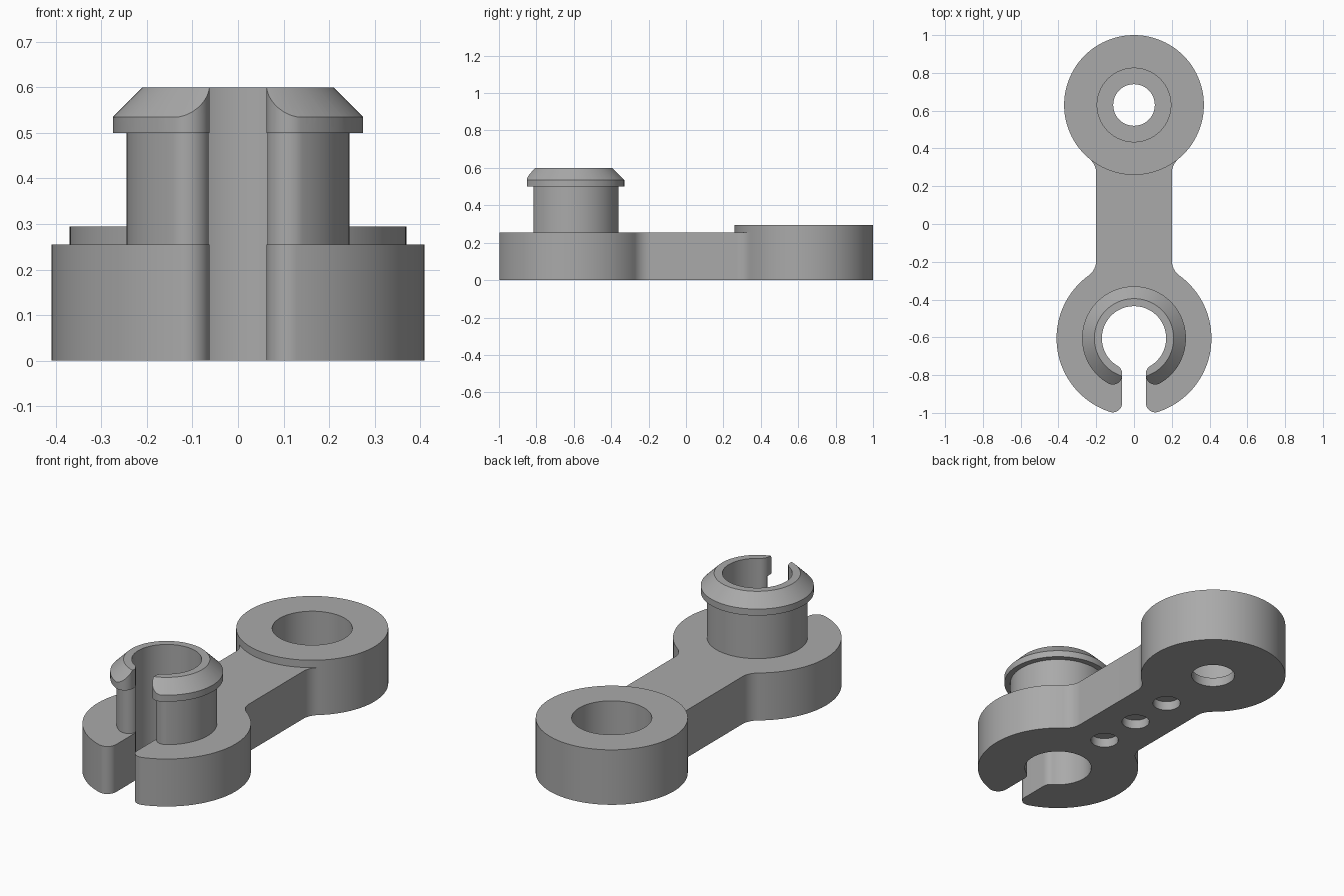
import bpy, bmesh
from math import radians, degrees, sin, cos, asin, atan2, sqrt, hypot

if "Cube" in bpy.data.objects:
    bpy.data.objects.remove(bpy.data.objects["Cube"], do_unlink=True)

grey = bpy.data.materials.new("plain_grey")
grey.use_nodes = True
grey.diffuse_color = (0.4, 0.4, 0.4, 1)
grey.node_tree.nodes["Principled BSDF"].inputs["Base Color"].default_value = (0.4, 0.4, 0.4, 1)

CLIP_Y, EYE_Y = -0.605, 0.63      # centres of the split ring and the socket
BORE, SLOT, ROUND = 0.17, 0.0625, 0.05
RING, EYE = 0.41, 0.37
ARM, NECK = 0.20, 0.10            # arm half width, neck fillet radius
DECK, EYE_TOP, TOP = 0.255, 0.295, 0.6


def arc(cx, cy, r, a, b):
    """Points along an arc, angles in degrees."""
    n = max(3, int(abs(b - a) / 3))
    return [(cx + r * cos(radians(a + (b - a) * i / n)),
             cy + r * sin(radians(a + (b - a) * i / n))) for i in range(n + 1)]


def angle(y, x):
    return degrees(atan2(y, x))


def split_ring(radius, end):
    """Right half of a slotted ring with rounded lips, from bore to outside."""
    cx = SLOT + ROUND
    inner = -sqrt((BORE + ROUND) ** 2 - cx ** 2)
    outer = -sqrt((radius - ROUND) ** 2 - cx ** 2)
    trim = degrees(asin(max(0, (outer - inner) / 2 / ROUND)))
    a_in, a_out = angle(inner, cx), angle(outer, cx)
    return (arc(0, CLIP_Y, BORE, 90, a_in)
            + arc(cx, CLIP_Y + inner, ROUND, a_in + 180, 180 - trim)
            + arc(cx, CLIP_Y + outer, ROUND, 180 + trim, 360 + a_out)
            + arc(0, CLIP_Y, radius, a_out, end))


def mirrored(half):
    """Close a right half outline with its mirror image."""
    pts = []
    for p in half + [(-x, y) for x, y in reversed(half)]:
        if not pts or hypot(p[0] - pts[-1][0], p[1] - pts[-1][1]) > 1e-4:
            pts.append(p)
    if hypot(pts[0][0] - pts[-1][0], pts[0][1] - pts[-1][1]) < 1e-4:
        pts.pop()
    return pts


def finish(name, bm):
    bmesh.ops.recalc_face_normals(bm, faces=bm.faces)
    mesh = bpy.data.meshes.new(name)
    bm.to_mesh(mesh)
    bm.free()
    mesh.materials.append(grey)
    obj = bpy.data.objects.new(name, mesh)
    bpy.context.collection.objects.link(obj)
    return obj


def prism(name, outline, z0, z1):
    bm = bmesh.new()
    face = bm.faces.new([bm.verts.new((x, y, z0)) for x, y in outline])
    ext = bmesh.ops.extrude_face_region(bm, geom=[face], use_keep_orig=True)
    for v in ext["geom"]:
        if isinstance(v, bmesh.types.BMVert):
            v.co.z = z1
    return finish(name, bm)


def cone(name, y, z0, z1, r0, r1=None):
    bm = bmesh.new()
    bmesh.ops.create_cone(bm, cap_ends=True, segments=120, radius1=r0,
                          radius2=r0 if r1 is None else r1, depth=z1 - z0)
    bmesh.ops.translate(bm, verts=bm.verts, vec=(0, y, (z0 + z1) / 2))
    return finish(name, bm)


def combine(target, tool, operation):
    """Apply a boolean and discard the tool."""
    mod = target.modifiers.new("combine", "BOOLEAN")
    mod.operation, mod.object, mod.solver = operation, tool, "EXACT"
    bpy.ops.object.select_all(action="DESELECT")
    target.select_set(True)
    bpy.context.view_layer.objects.active = target
    bpy.ops.object.modifier_apply(modifier=mod.name)
    bpy.data.objects.remove(tool, do_unlink=True)


# Link body: split ring, filleted arm and raised socket disc
nx = ARM + NECK
front_dy = sqrt((RING + NECK) ** 2 - nx ** 2)
rear_dy = sqrt((EYE + NECK) ** 2 - nx ** 2)
half = (split_ring(RING, angle(front_dy, nx))
        + arc(nx, CLIP_Y + front_dy, NECK, 180 + angle(front_dy, nx), 180)
        + arc(nx, EYE_Y - rear_dy, NECK, 180, 180 - angle(rear_dy, nx))
        + [(0, EYE_Y)])
body = prism("link_body", mirrored(half), 0, DECK)
combine(body, cone("socket_disc", EYE_Y, 0, EYE_TOP, EYE), "UNION")

# Socket: wide bore from above, narrow hole through the floor
combine(body, cone("socket_bore", EYE_Y, 0.05, 0.4, 0.195), "DIFFERENCE")
combine(body, cone("socket_hole", EYE_Y, -0.1, 0.2, 0.11), "DIFFERENCE")

# Three shallow blind holes under the arm
for i in (-1, 0, 1):
    y = (CLIP_Y + EYE_Y) / 2 + i * (EYE_Y - CLIP_Y) / 5
    combine(body, cone("blind_hole", y, -0.1, 0.05, 0.07), "DIFFERENCE")

# Split snap post and its chamfered collar
post = prism("snap_post", mirrored(split_ring(0.245, 90)), DECK, 0.5)
collar = prism("snap_collar", mirrored(split_ring(0.275, 90)), 0.5, TOP)
combine(collar, cone("chamfer", CLIP_Y, 0.4, 0.7, 0.41, 0.11), "INTERSECT")

for obj in (body, post, collar):
    bpy.ops.object.select_all(action="DESELECT")
    obj.select_set(True)
    bpy.context.view_layer.objects.active = obj
    bpy.ops.object.shade_smooth_by_angle(angle=radians(30))
